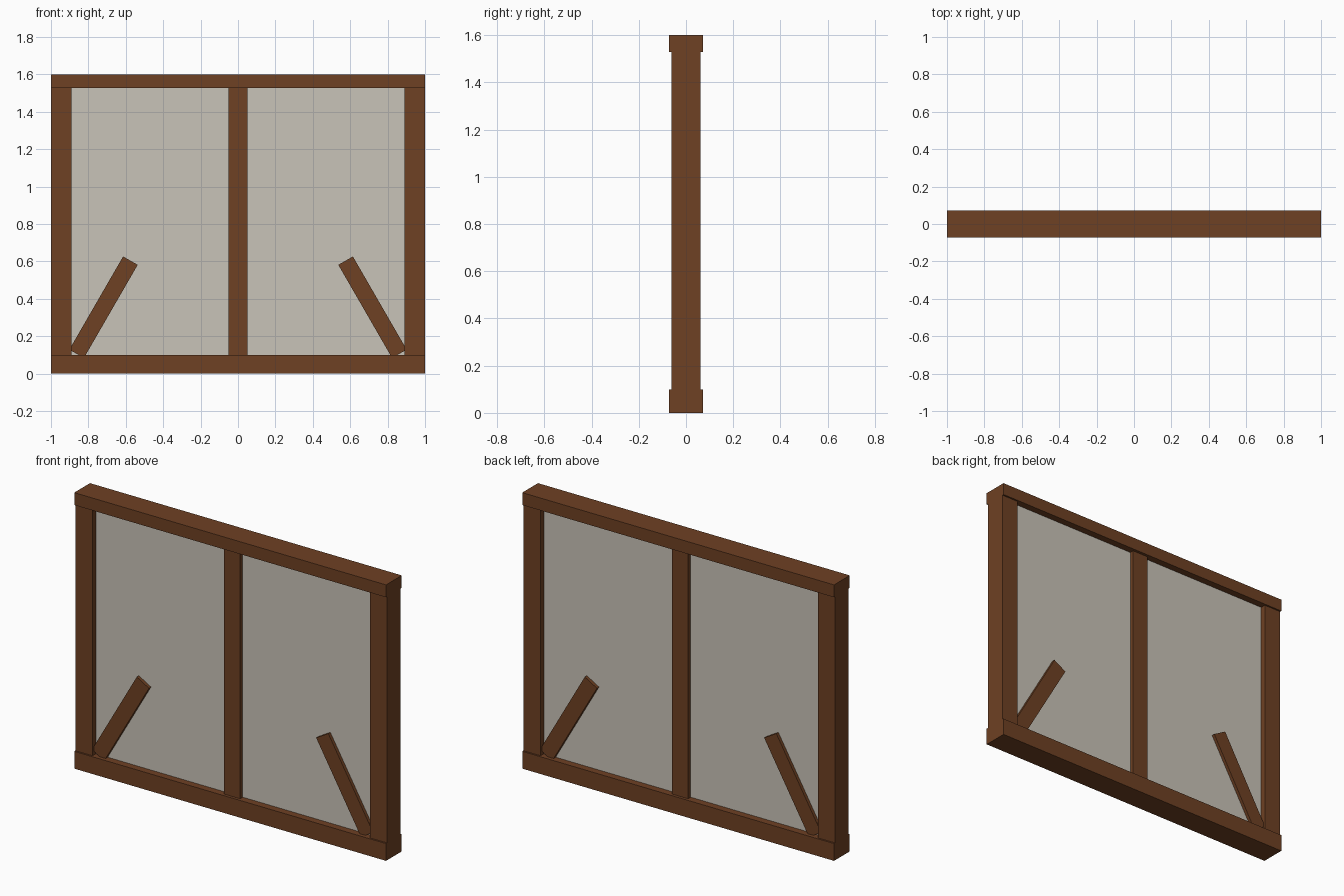
import bpy, math
from mathutils import Matrix

if "Cube" in bpy.data.objects:
    bpy.data.objects.remove(bpy.data.objects["Cube"])


def material(name, rgb):
    m = bpy.data.materials.new(name)
    m.diffuse_color = (*rgb, 1)
    m.use_nodes = True
    m.node_tree.nodes["Principled BSDF"].inputs["Base Color"].default_value = m.diffuse_color
    return m


WOOD = material("brown wood", (0.156, 0.052, 0.0168))
PLASTER = material("pale plaster", (0.584, 0.552, 0.479))


def box(name, centre, size, mat, tilt=0.0):
    """Box centred at a point, tilted about the y axis."""
    bpy.ops.mesh.primitive_cube_add(size=1)
    ob = bpy.context.object
    ob.name = name
    ob.data.transform(Matrix.Diagonal((*size, 1)))
    ob.location = centre
    ob.rotation_euler = (0, tilt, 0)
    ob.data.materials.append(mat)
    return ob


# Horizontal beams
box("bottom_beam", (0, 0, 0.05), (2, 0.144, 0.10), WOOD)
box("top_beam", (0, 0, 1.564), (2, 0.144, 0.072), WOOD)

# Infill panel, set back behind the timbers
box("plaster_panel", (0, 0, 0.815), (1.8, 0.062, 1.45), PLASTER)

# Middle post
box("middle_post", (0, 0, 0.815), (0.104, 0.11, 1.45), WOOD)

# Outer posts and leaning braces, mirrored
for side, label in ((-1, "left"), (1, "right")):
    box(label + "_post", (side * 0.945, 0, 0.815), (0.11, 0.124, 1.45), WOOD)
    box(label + "_brace", (side * 0.719, 0, 0.355), (0.09, 0.10, 0.575), WOOD,
        -side * math.radians(30))
